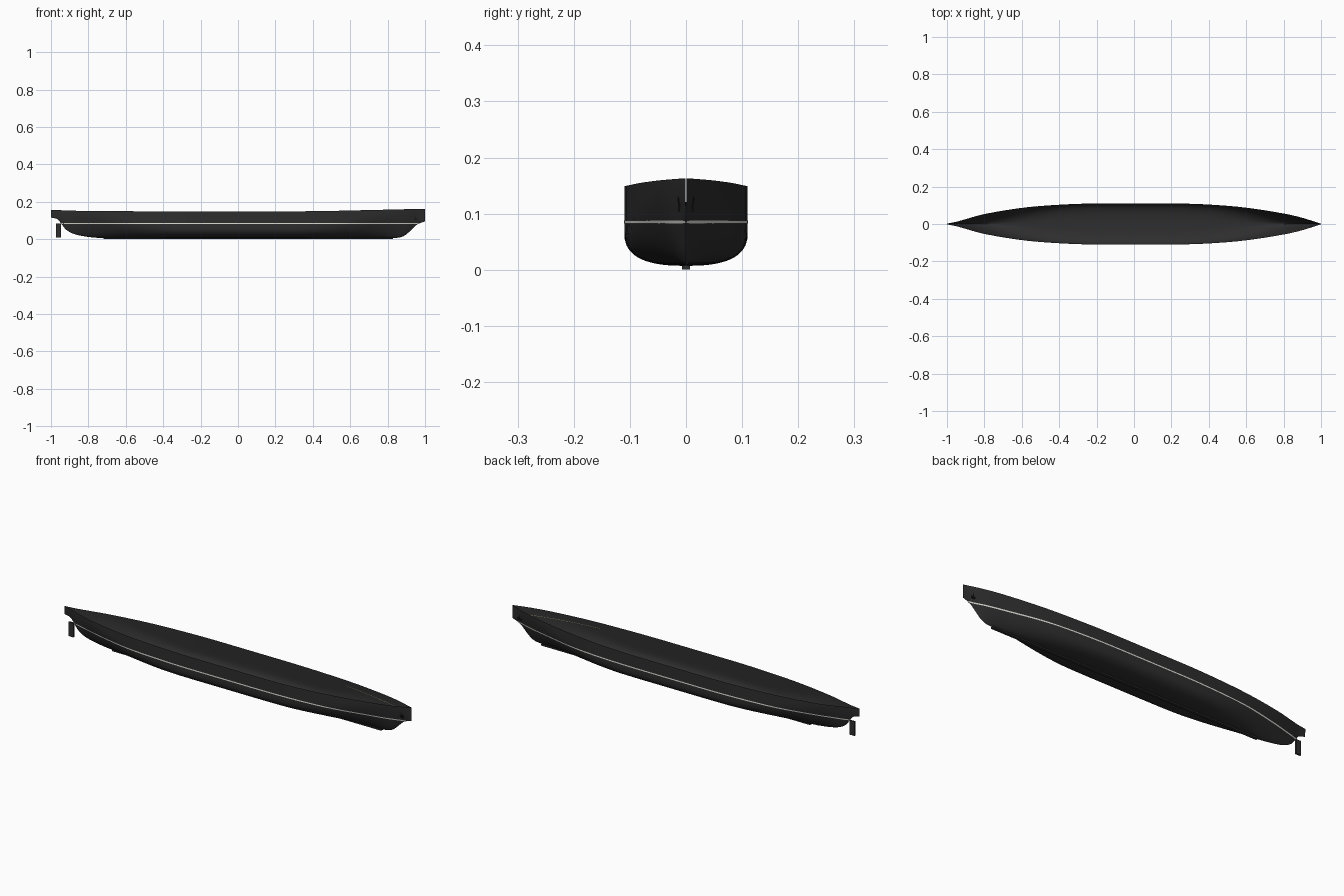
import bpy, bmesh

cube = bpy.data.objects.get("Cube")
if cube:
    bpy.data.objects.remove(cube)


def material(name, color):
    m = bpy.data.materials.new(name)
    m.use_nodes = True
    m.diffuse_color = (*color, 1)
    bsdf = m.node_tree.nodes["Principled BSDF"]
    bsdf.inputs["Base Color"].default_value = (*color, 1)
    bsdf.inputs["Roughness"].default_value = 0.7
    return m


HULL = material("charcoal hull", (0.027, 0.027, 0.027))
LIGHT = material("off white stripe", (0.75, 0.75, 0.7))
TAN = material("tan trim", (0.3, 0.24, 0.13))
BLACK = material("black fittings", (0.008, 0.008, 0.008))

# Hull lines along x: half breadth, keel and stem profile, top edge
BREADTH = [(-1, .002), (-.95, .012), (-.9, .026), (-.8, .053), (-.6, .086), (-.4, .103),
           (-.2, .11), (.2, .11), (.4, .104), (.6, .087), (.8, .056), (.9, .033), (1, .001)]
KEEL = [(-1, .116), (-.965, .107), (-.95, .09), (-.92, .052), (-.87, .026), (-.77, .009),
        (-.7, .007), (.83, .007), (.87, .011), (.9, .026), (.95, .073), (.97, .085), (1, .095)]
SHEER = [(-1, .157), (-.8, .151), (0, .149), (.4, .15), (.7, .156), (1, .163)]
STRIPE_LOW, STRIPE_HIGH = .082, .088


def sample(points, x):
    """Smooth curve through the points."""
    x = min(max(x, points[0][0]), points[-1][0])
    i = 0
    while i < len(points) - 2 and x > points[i + 1][0]:
        i += 1

    def slope(k):
        a, b = points[max(k - 1, 0)], points[min(k + 1, len(points) - 1)]
        return (b[1] - a[1]) / (b[0] - a[0])

    (x0, y0), (x1, y1) = points[i], points[i + 1]
    w = x1 - x0
    t = (x - x0) / w
    blend = t * t * (3 - 2 * t)
    y = y0 + (y1 - y0) * blend
    y += w * t * (1 - t) * ((1 - t) * slope(i) - t * slope(i + 1))
    return min(max(y, min(p[1] for p in points)), max(p[1] for p in points))


def half_breadth(x, z):
    """Rounded bilge amidships, V sections at the ends."""
    keel, top = sample(KEEL, x), sample(SHEER, x)
    e = min(max((abs(x) - .3) / .65, 0), 1)
    e = e * e * (3 - 2 * e)
    height = .06 * (1 - e) + (top - keel) * e
    power = 2.6 * (1 - e) + 1.3 * e
    u = min(max((z - keel) / height, 0), 1)
    return sample(BREADTH, x) * (1 - (1 - u) ** power) ** (1 / power)


def add_mesh(name, bm, mat, smooth=False):
    me = bpy.data.meshes.new(name)
    bm.to_mesh(me)
    bm.free()
    me.materials.append(mat)
    ob = bpy.data.objects.new(name, me)
    bpy.context.collection.objects.link(ob)
    if smooth:
        bpy.ops.object.select_all(action='DESELECT')
        bpy.context.view_layer.objects.active = ob
        ob.select_set(True)
        bpy.ops.object.shade_smooth_by_angle(angle=.7)
    return ob


def loft(name, sections, mat):
    bm = bmesh.new()
    grid = [[bm.verts.new(p) for p in s] for s in sections]
    for a, b in zip(grid, grid[1:]):
        for i in range(len(a) - 1):
            bm.faces.new((a[i], b[i], b[i + 1], a[i + 1]))
    bmesh.ops.remove_doubles(bm, verts=bm.verts, dist=.00002)
    return add_mesh(name, bm, mat, True)


def box(name, x, y, z, mat):
    bm = bmesh.new()
    bmesh.ops.create_cube(bm, size=1)
    for v in bm.verts:
        v.co = [(r[0] + r[1]) / 2 + c * (r[1] - r[0]) for r, c in zip((x, y, z), v.co)]
    return add_mesh(name, bm, mat)


def stations(a, b, n):
    return [a + (b - a) * i / n for i in range(n + 1)]


# Open hull shell, closely spaced sections at both ends
xs = stations(-1, -.76, 30) + stations(-.73, .8, 40) + stations(.81, 1, 26)
shell = []
for x in xs:
    keel, top = sample(KEEL, x), sample(SHEER, x)
    mid = max(STRIPE_LOW, keel + .3 * (top - keel))
    zs = [keel + (mid - keel) * (i / 14) ** 3 for i in range(15)]
    zs += [mid + (top - mid) * i / 5 for i in range(1, 6)]
    side = [(x, half_breadth(x, z), z) for z in zs]
    shell.append([(px, -py, pz) for px, py, pz in reversed(side)] + side[1:])
loft("hull", shell, HULL)


def side_band(name, sign, x_range, low, high, offset, mat):
    """Thin band following the hull side; a negative offset puts it inside."""
    rows = []
    for x in stations(*x_range, 80):
        row = [(x, sign * (half_breadth(x, z) + offset), z) for z in (low, high)]
        rows.append(row if sign < 0 else row[::-1])
    loft(name, rows, mat)


# Painted lines and anchors on both sides
for sign, label in ((1, "left"), (-1, "right")):
    side_band(label + "_waterline_stripe", sign, (-.945, .97),
              STRIPE_LOW, STRIPE_HIGH, .0006, LIGHT)
    side_band(label + "_inner_trim", sign, (.56, .93), .124, .1255, -.001, TAN)
    y = sign * (half_breadth(.95, .115) + .001)
    ys = (y - .002, y + .002)
    box(label + "_anchor_shank", (.948, .952), ys, (.104, .13), BLACK)
    box(label + "_anchor_arms", (.94, .96), ys, (.104, .109), BLACK)
    for x in (.94, .957):
        box(label + "_anchor_fluke", (x, x + .003), ys, (.109, .116), BLACK)

# Keel, inner centre line and rudder
box("keel_bar", (-.72, .83), (-.007, .007), (0, .0075), HULL)
box("inner_centre_line", (-.68, .8), (-.0012, .0012), (.0078, .0088), LIGHT)
box("rudder", (-.974, -.946), (-.004, .004), (.01, .084), HULL)
